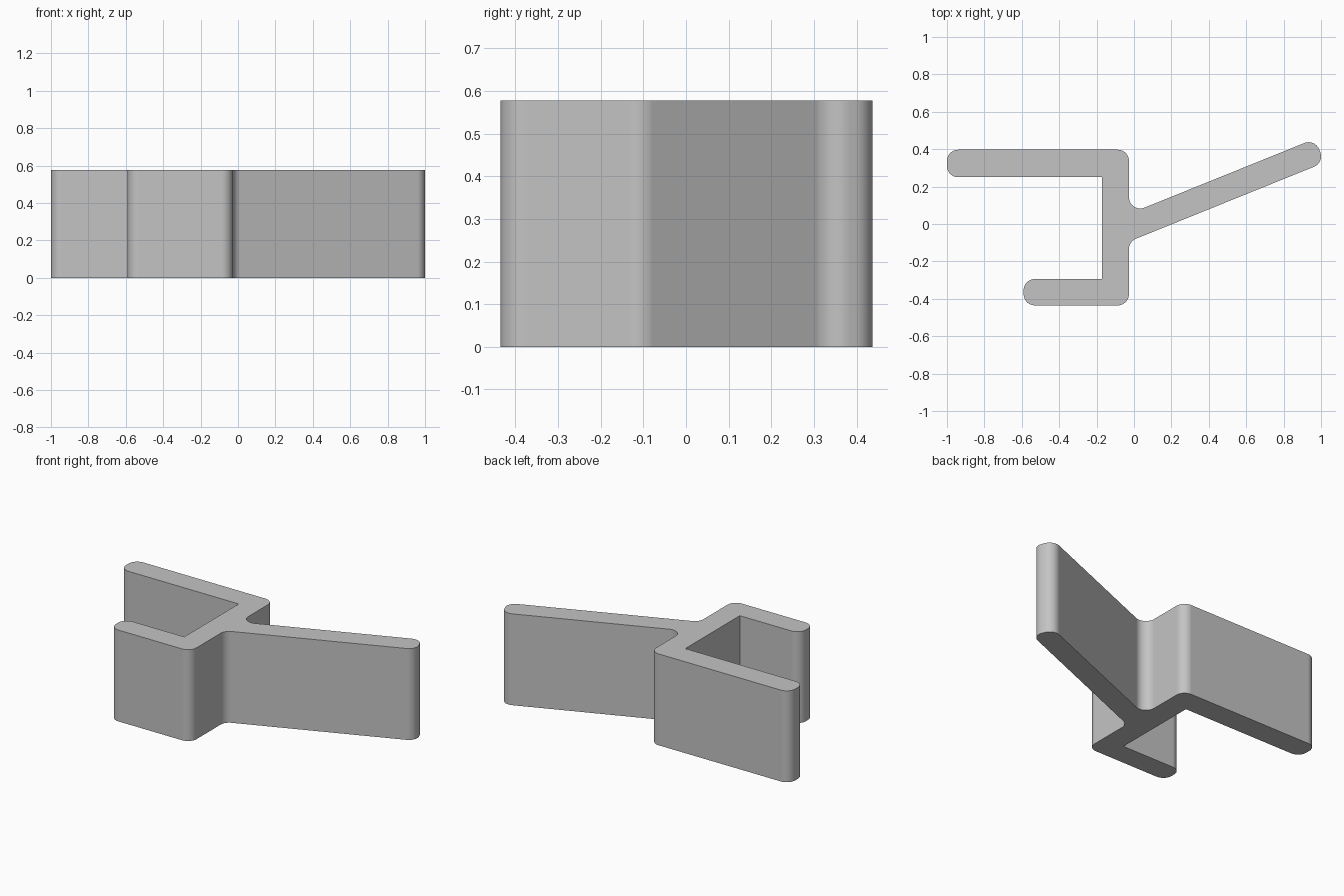
import bpy, bmesh, math
from mathutils import Vector

cube = bpy.data.objects.get("Cube")
if cube:
    bpy.data.objects.remove(cube, do_unlink=True)

HEIGHT = 0.577
R = 0.06        # radius of the rounded corners
STEPS = 12      # segments per rounded corner

grey = bpy.data.materials.new("light grey")
grey.use_nodes = True
colour = (0.55, 0.55, 0.55, 1)
grey.diffuse_color = colour
grey.node_tree.nodes["Principled BSDF"].inputs["Base Color"].default_value = colour


def fillet(prev, corner, after, radius):
    """Points of an arc that rounds one profile corner."""
    if radius == 0:
        return [corner]
    a, b = (prev - corner).normalized(), (after - corner).normalized()
    half = a.angle(b) / 2
    centre = corner + (a + b).normalized() * radius / math.sin(half)
    start = corner + a * radius / math.tan(half) - centre
    end = corner + b * radius / math.tan(half) - centre
    sweep = math.pi - 2 * half
    return [centre + (start * math.sin((1 - t) * sweep) + end * math.sin(t * sweep)) / math.sin(sweep)
            for t in (i / STEPS for i in range(STEPS + 1))]


# Clip outline, counter-clockwise: x, y, corner radius
outline = [
    (-0.59, -0.435, R), (-0.027, -0.435, R),     # short jaw, outer side
    (-0.027, -0.094, R),                         # lower root of the slanted arm
    (1.018, 0.3285, R), (0.967, 0.4555, R),      # tip of the slanted arm
    (-0.027, 0.054, R),                          # upper root of the slanted arm
    (-0.027, 0.397, R), (-1.0, 0.397, R),        # long jaw, outer side
    (-1.0, 0.25, R), (-0.17, 0.25, 0),           # long jaw, inner side
    (-0.17, -0.294, 0), (-0.59, -0.294, R),      # short jaw, inner side
]
corners = [Vector((x, y)) for x, y, r in outline]
profile = []
for i, (x, y, r) in enumerate(outline):
    profile += fillet(corners[i - 1], corners[i], corners[(i + 1) % len(corners)], r)

# Extrude the outline upward
bm = bmesh.new()
base = bm.faces.new([bm.verts.new((p.x, p.y, 0)) for p in profile])
top = bmesh.ops.extrude_face_region(bm, geom=[base], use_keep_orig=True)
bmesh.ops.translate(bm, vec=(0, 0, HEIGHT),
                    verts=[g for g in top["geom"] if isinstance(g, bmesh.types.BMVert)])
bmesh.ops.recalc_face_normals(bm, faces=bm.faces)
mesh = bpy.data.meshes.new("bracket_clip")
bm.to_mesh(mesh)
bm.free()
mesh.materials.append(grey)

clip = bpy.data.objects.new("bracket_clip", mesh)
bpy.context.collection.objects.link(clip)
bpy.context.view_layer.objects.active = clip
clip.select_set(True)
bpy.ops.object.shade_smooth_by_angle(angle=math.radians(30))

# Keep the flat walls evenly shaded beside the rounded corners
weighted = clip.modifiers.new("even_walls", 'WEIGHTED_NORMAL')
weighted.keep_sharp = True
